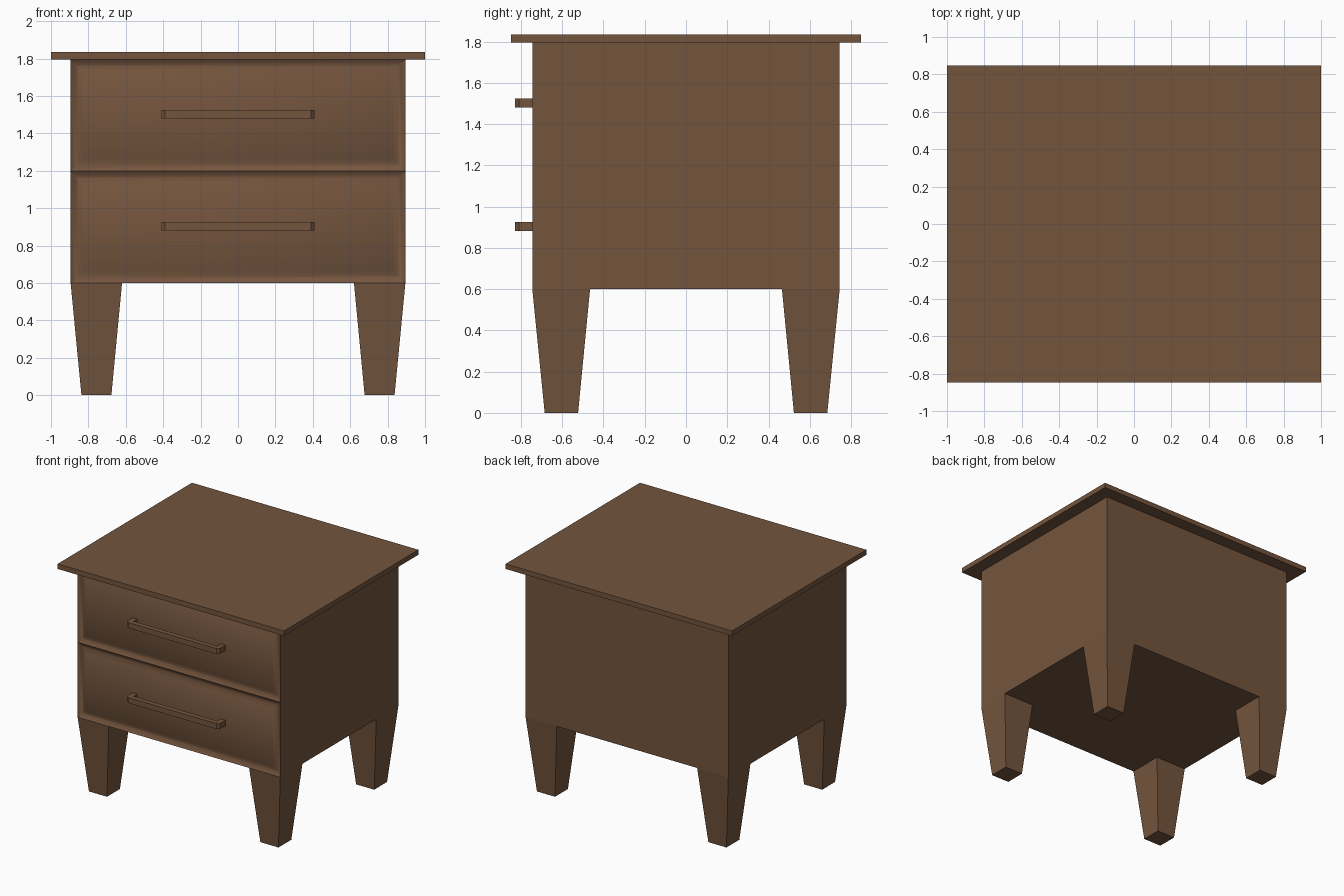
import bpy, bmesh
from mathutils import Vector

if "Cube" in bpy.data.objects:
    bpy.data.objects.remove(bpy.data.objects["Cube"])

wood = bpy.data.materials.new("brown wood")
wood.diffuse_color = (0.175, 0.091, 0.048, 1)
wood.use_nodes = True
wood.node_tree.nodes["Principled BSDF"].inputs["Base Color"].default_value = wood.diffuse_color


def finish(name, bm, smooth=False):
    bmesh.ops.recalc_face_normals(bm, faces=bm.faces)
    me = bpy.data.meshes.new(name)
    bm.to_mesh(me)
    bm.free()
    me.materials.append(wood)
    ob = bpy.data.objects.new(name, me)
    bpy.context.collection.objects.link(ob)
    if smooth:
        bpy.ops.object.select_all(action='DESELECT')
        ob.select_set(True)
        bpy.context.view_layer.objects.active = ob
        bpy.ops.object.shade_smooth_by_angle(angle=0.7)
    return ob


def box(lo, hi):
    bm = bmesh.new()
    bmesh.ops.create_cube(bm, size=1)
    lo, hi = Vector(lo), Vector(hi)
    for v in bm.verts:
        v.co = (lo + hi) / 2 + v.co * (hi - lo)
    return bm


# Table top
finish("top_board", box((-1, -0.848, 1.795), (1, 0.848, 1.835)))

# Body with two drawer fronts: recessed groove around a raised panel
bm = box((-0.895, -0.745, 0.6), (0.895, 0.745, 1.795))
bmesh.ops.bisect_plane(bm, geom=bm.verts[:] + bm.edges[:] + bm.faces[:],
                       plane_co=(0, 0, 1.198), plane_no=(0, 0, 1))
bm.normal_update()
fronts = [f for f in bm.faces if f.normal.y < -0.9]
for thickness, depth in ((0.04, -0.02), (0.015, 0), (0.04, 0.02)):
    bmesh.ops.inset_individual(bm, faces=fronts, thickness=thickness, depth=depth)
finish("drawer_body", bm, smooth=True)

# Tapered legs
for sx, side in ((-1, "left"), (1, "right")):
    for sy, end in ((-1, "front"), (1, "back")):
        bm = box((0.62, 0.465, 0), (0.895, 0.745, 0.6))
        for v in bm.verts:
            if v.co.z < 0.1:
                v.co.x = 0.677 if v.co.x < 0.75 else 0.837
                v.co.y = 0.523 if v.co.y < 0.6 else 0.685
            v.co.x *= sx
            v.co.y *= sy
        finish(f"{end}_{side}_leg", bm)

# Handles: chamfered U profile extruded upward
half = [(0.37, -0.735), (0.41, -0.735), (0.41, -0.81), (0.39, -0.83)]
inner = [(0.36, -0.79), (0.37, -0.80)]
outline = half + [(-x, y) for x, y in reversed(half)] + \
          [(-x, y) for x, y in reversed(inner)] + inner
for z, name in ((0.903, "lower_handle"), (1.502, "upper_handle")):
    bm = bmesh.new()
    face = bm.faces.new([bm.verts.new((x, y, z - 0.022)) for x, y in outline])
    ext = bmesh.ops.extrude_face_region(bm, geom=[face])
    for v in ext["geom"]:
        if isinstance(v, bmesh.types.BMVert):
            v.co.z += 0.044
    finish(name, bm)
